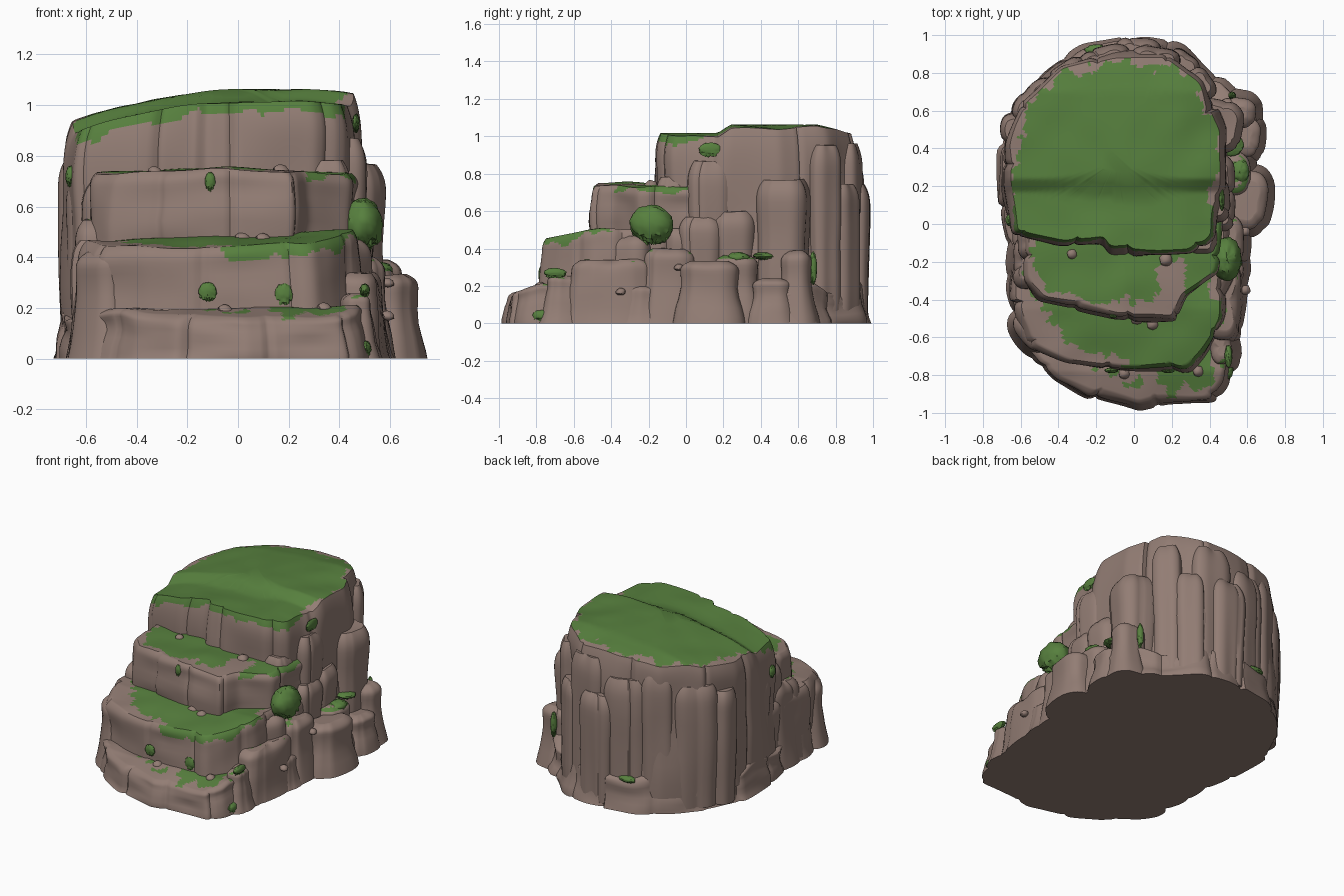
import bpy, bmesh, math, random
from mathutils import Vector, noise

if "Cube" in bpy.data.objects:
    bpy.data.objects.remove(bpy.data.objects["Cube"], do_unlink=True)
random.seed(7)


def material(name, colour):
    m = bpy.data.materials.new(name)
    m.use_nodes = True
    m.diffuse_color = colour
    m.node_tree.nodes["Principled BSDF"].inputs["Base Color"].default_value = colour
    return m


ROCK = material("brown rock", (0.29, 0.205, 0.175, 1))
GRASS = material("green grass", (0.095, 0.215, 0.048, 1))


def wobble(x, y, z, scale):
    return noise.noise(Vector((x, y, z)) * scale)


def ramp(value, low, high):
    return min(1, max(0, (value - low) / (high - low)))


def resample(points, count):
    """Walk a closed polygon in equal steps."""
    pts = [Vector(p) for p in points]
    pairs = list(zip(pts, pts[1:] + pts[:1]))
    total = sum((b - a).length for a, b in pairs)
    out, travelled = [], 0.0
    for a, b in pairs:
        length = (b - a).length
        while len(out) < count and len(out) * total / count <= travelled + length:
            out.append(a.lerp(b, (len(out) * total / count - travelled) / length))
        travelled += length
    return out, total


def finish(name, bm, angle=40):
    bmesh.ops.recalc_face_normals(bm, faces=bm.faces)
    mesh = bpy.data.meshes.new(name)
    bm.to_mesh(mesh)
    bm.free()
    ob = bpy.data.objects.new(name, mesh)
    bpy.context.collection.objects.link(ob)
    mesh.materials.append(ROCK)
    mesh.materials.append(GRASS)
    bpy.ops.object.select_all(action="DESELECT")
    ob.select_set(True)
    bpy.context.view_layer.objects.active = ob
    bpy.ops.object.shade_smooth_by_angle(angle=math.radians(angle))


def rock(name, outline, z0, top, bare=None, flare=0.03, rim=0.025, block=0.35, count=220, rough=0.018):
    """Loft an outline into a cracked rock. bare(x, y) is the width of rim
    without grass; where it is negative, grass hangs that far down the wall."""
    pts, total = resample(outline, count)
    for _ in range(3):
        pts = [(pts[i - 1] + pts[i] * 2 + pts[(i + 1) % count]) / 4 for i in range(count)]
    centre = sum(pts, Vector((0, 0))) / count
    # Irregular wall blocks, parted by grooves
    cuts, pos = [], 0.0
    while pos < total - block * 0.5:
        cuts.append((pos, random.uniform(-rough, rough)))
        pos += block * random.uniform(0.6, 1.4)
    shift = []
    for i in range(count):
        s = i * total / count
        gap = min(min(abs(s - c), total - abs(s - c)) for c, _ in cuts)
        level = [o for c, o in cuts if c <= s][-1]
        shift.append(level - rough * 0.7 * math.exp(-(gap / 0.014) ** 2))
    bm = bmesh.new()
    rings = []
    walls = [0, 0.1, 0.25, 0.42, 0.58, 0.7, 0.78, 0.84, 0.88, 0.91, 0.935, 0.955, 0.97, 0.985, 1]
    inner = [0.98, 0.955, 0.93, 0.9, 0.87, 0.83, 0.79, 0.74, 0.68, 0.61, 0.53, 0.43, 0.3, 0.15]
    for k, h in enumerate(walls + inner):
        ring = []
        on_wall = k < len(walls)
        hh = h if on_wall else 1
        for p, s in zip(pts, shift):
            out = (p - centre).normalized()
            inset = -flare * (1 - hh) ** 2 + rim * ramp(hh, 0.82, 1) ** 3
            bulge = wobble(p.x, p.y, z0 + hh * 0.8, 3.5)
            q = p + out * (s - inset + rough * 1.3 * bulge)
            if not on_wall:
                q = centre + (q - centre) * h
            zt = (top(q.x, q.y) if callable(top) else top) + 0.012 * wobble(q.x, q.y, 3, 5)
            ring.append(bm.verts.new((q.x, q.y, z0 + (zt - z0) * hh)))
        rings.append(ring)
    for a, b in zip(rings, rings[1:]):
        for i in range(count):
            j = (i + 1) % count
            bm.faces.new((a[i], a[j], b[j], b[i]))
    bm.faces.new(rings[0][::-1])
    bm.faces.new(rings[-1])
    if bare:
        edge = [Vector((v.co.x, v.co.y)) for v in rings[len(walls) - 1][::2]]
        for f in bm.faces:
            c = f.calc_center_median()
            width = bare(c.x, c.y)
            zt = top(c.x, c.y) if callable(top) else top
            ragged = 0.04 * wobble(c.x, c.y, 0, 6) + 0.03 * wobble(c.x, c.y, 1, 17)
            f.normal_update()
            if abs(f.normal.z) > 0.7 and c.z > zt - 0.03:
                rim_distance = min((Vector((c.x, c.y)) - e).length for e in edge)
                f.material_index = int(rim_distance > width + ragged * 2 or width < -0.02)
            elif width < 0:
                f.material_index = int(c.z > zt + width - ragged)
    finish(name, bm)


def boulder(name, x, y, w, d, z0, z1, turn=0, bare=None, flare=0.01, rim=0.035):
    """A chamfered block standing on its own."""
    c, s = math.cos(math.radians(turn)), math.sin(math.radians(turn))
    a = 0.6
    shape = [(1, -a), (1, a), (a, 1), (-a, 1), (-1, a), (-1, -a), (-a, -1), (a, -1)]
    pts = [(x + u * w / 2 * c - v * d / 2 * s, y + u * w / 2 * s + v * d / 2 * c) for u, v in shape]
    rock(name, pts, z0, z1, bare, flare, rim, block=0.4, count=48, rough=0.01)


# Heights of the stepped ground
def crown_top(x, y):
    z = 1.06 - 0.22 * max(0, 0.1 - x) ** 2 - 0.08 * max(0, x - 0.25)
    return z - 0.045 * ramp(y, 0.24, 0.17) - 0.25 * max(0, y - 0.7)


def crown_bare(x, y):
    return -0.045 if y < 0.1 and x < 0.42 else 0.012


# Terraces, lowest first
rock("lowest_terrace", [(-0.56, -0.3), (-0.57, -0.62), (-0.41, -0.82), (-0.25, -0.9), (0.03, -0.99),
     (0.17, -0.95), (0.42, -0.94), (0.49, -0.85), (0.52, -0.62), (0.54, -0.3)], 0,
     lambda x, y: 0.2 + 0.28 * min(0, y + 0.78) + 0.02 * x,
     lambda x, y: 0.1 - 0.07 * ramp(x, 0.1, 0.16), flare=0.025, rim=0.03)
rock("second_terrace", [(-0.61, 0.1), (-0.635, -0.3), (-0.63, -0.48), (-0.56, -0.64), (-0.36, -0.74),
     (-0.05, -0.78), (0.3, -0.775), (0.37, -0.69), (0.48, -0.5), (0.5, 0.1)], 0.08,
     lambda x, y: 0.49 + 0.15 * min(0, y + 0.45) + 0.04 * x,
     lambda x, y: 0.13 - 0.16 * ramp(x, -0.4, 0) if y < -0.4 else 0.05, flare=0.01)
rock("third_terrace", [(-0.6, 0.2), (-0.58, -0.3), (-0.5, -0.4), (-0.3, -0.43), (-0.1, -0.49),
     (0.22, -0.49), (0.27, -0.38), (0.45, -0.26), (0.49, 0.2)], 0.4,
     lambda x, y: 0.75 - 0.04 * abs(x + 0.05),
     lambda x, y: -0.022 if x > 0.27 else 0.03 + 0.13 * ramp(x, 0, 0.12), flare=0)
rock("summit", [(-0.63, -0.06), (-0.68, 0.2), (-0.68, 0.42), (-0.6, 0.64), (-0.38, 0.83), (-0.1, 0.91),
     (0.2, 0.92), (0.37, 0.76), (0.48, 0.5), (0.47, 0.2), (0.43, 0.08), (0.42, -0.07), (0.31, -0.16),
     (-0.13, -0.17), (-0.17, -0.11), (-0.4, -0.12)], 0.1, crown_top, crown_bare, flare=0.01, count=280)
rock("foot_of_cliff", [(-0.6, -0.4), (-0.69, 0.0), (-0.7, 0.4), (-0.6, 0.62), (-0.46, 0.77), (-0.27, 0.91),
     (0.05, 0.975), (0.25, 0.93), (0.4, 0.78), (0.52, 0.66), (0.55, 0.3), (0.54, -0.4)], 0,
     lambda x, y: 0.21 + 0.1 * wobble(x, y, 0, 4), rim=0.05, block=0.25)

# Tall columns around the back and sides: x, y, width, depth, height, turn
columns = [(-0.6, 0.44, 0.18, 0.3, 0.78, 14), (-0.6, 0.14, 0.16, 0.26, 0.72, -4),
           (-0.51, 0.64, 0.3, 0.2, 0.84, 46), (-0.34, 0.78, 0.24, 0.18, 0.92, 32),
           (-0.16, 0.86, 0.28, 0.15, 0.87, 14), (0.03, 0.91, 0.24, 0.15, 0.74, 0),
           (0.12, 0.87, 0.26, 0.14, 0.96, -6), (0.25, 0.84, 0.2, 0.16, 0.74, -38),
           (0.35, 0.74, 0.2, 0.15, 0.95, -56), (0.44, 0.52, 0.26, 0.27, 0.77, -10),
           (0.43, 0.25, 0.18, 0.22, 0.6, 0), (0.42, 0.13, 0.17, 0.24, 0.87, 4),
           (0.45, 0.08, 0.16, 0.22, 0.57, 0), (0.36, -0.08, 0.16, 0.16, 0.78, 0)]
for n, (x, y, w, d, h, turn) in enumerate(columns):
    boulder(f"cliff_column_{n + 1}", x, y, w, d, 0.02, h, turn, flare=-0.015)

# Blocks piled against the foot on both sides; mossy ones keep grass on top
blocks = [(0.59, 0.12, 0.2, 0.3, 0.33, -8, 0.12), (0.54, 0.59, 0.2, 0.16, 0.39, -8, None),
          (0.58, 0.46, 0.17, 0.2, 0.24, -8, None), (0.5, 0.27, 0.2, 0.2, 0.37, 0, 0.02),
          (0.49, -0.1, 0.16, 0.26, 0.4, 0, 0.03), (0.48, -0.4, 0.17, 0.42, 0.34, -4, 0.05),
          (0.55, 0.56, 0.18, 0.2, 0.18, 0, None), (0.52, -0.2, 0.12, 0.24, 0.2, 8, None),
          (0.41, -0.3, 0.18, 0.24, 0.47, -30, 0.04), (0.46, -0.65, 0.13, 0.2, 0.26, 10, 0.03),
          (-0.57, -0.2, 0.14, 0.26, 0.55, 0, 0.04), (-0.6, -0.34, 0.08, 0.2, 0.3, 0, None),
          (-0.54, -0.1, 0.16, 0.2, 0.7, 0, 0.03), (-0.53, -0.56, 0.14, 0.2, 0.42, 40, None)]
for n, (x, y, w, d, h, turn, moss) in enumerate(blocks):
    edge_width = moss and (lambda px, py, m=moss: m)
    boulder(f"side_block_{n + 1}", x, y, w, d, 0, h, turn, edge_width, flare=0.045, rim=0.05)

# Loose stones on the ledges
stones = [(-0.33, -0.16, 0.74), (0.17, -0.19, 0.74), (0.02, -0.5, 0.47), (0.1, -0.53, 0.47),
          (0.34, -0.78, 0.2), (-0.05, -0.79, 0.19), (0.59, -0.35, 0.17), (0.59, -0.04, 0.3)]
for n, (x, y, z) in enumerate(stones):
    bm = bmesh.new()
    bmesh.ops.create_icosphere(bm, subdivisions=2, radius=random.uniform(0.025, 0.037))
    for v in bm.verts:
        v.co *= 1 + 0.3 * wobble(*v.co, 30 + n)
        v.co = Vector((v.co.x, v.co.y, v.co.z * 0.75)) + Vector((x, y, z))
    finish(f"loose_stone_{n + 1}", bm)


# Moss patches clinging to the walls, and the leafy shrub
def clump(name, centre, size, spikes):
    bm = bmesh.new()
    bmesh.ops.create_uvsphere(bm, u_segments=28, v_segments=16, radius=1)
    for v in bm.verts:
        low = max(0, -v.co.z)
        v.co *= 1 + 0.1 * wobble(*v.co, 3) + spikes * random.uniform(-1, 1) * (0.2 + low)
        v.co = Vector([c + a * s for c, a, s in zip(centre, v.co, size)])
    for f in bm.faces:
        f.material_index = 1
    finish(name, bm)


clump("shrub", (0.49, -0.185, 0.53), (0.08, 0.115, 0.1), 0.13)
moss = [(0.56, 0.28, 0.35, 0.05, 0.06, 0.03), (-0.12, -0.775, 0.265, 0.035, 0.014, 0.035),
        (0.18, -0.775, 0.255, 0.035, 0.014, 0.04), (0.465, 0.13, 0.93, 0.014, 0.06, 0.035),
        (0.5, -0.7, 0.27, 0.02, 0.06, 0.025), (-0.11, -0.485, 0.7, 0.02, 0.014, 0.035),
        (0.55, -0.3, 0.05, 0.02, 0.04, 0.025), (-0.2, 0.92, 0.21, 0.06, 0.03, 0.02),
        (0.5, -0.77, 0.04, 0.025, 0.05, 0.03), (0.52, 0.68, 0.3, 0.02, 0.02, 0.08),
        (0.51, 0.42, 0.36, 0.07, 0.06, 0.02), (-0.66, 0.02, 0.72, 0.02, 0.03, 0.04)]
for n, (x, y, z, a, b, c) in enumerate(moss):
    clump(f"moss_patch_{n + 1}", (x, y, z), (a, b, c), 0.2)
